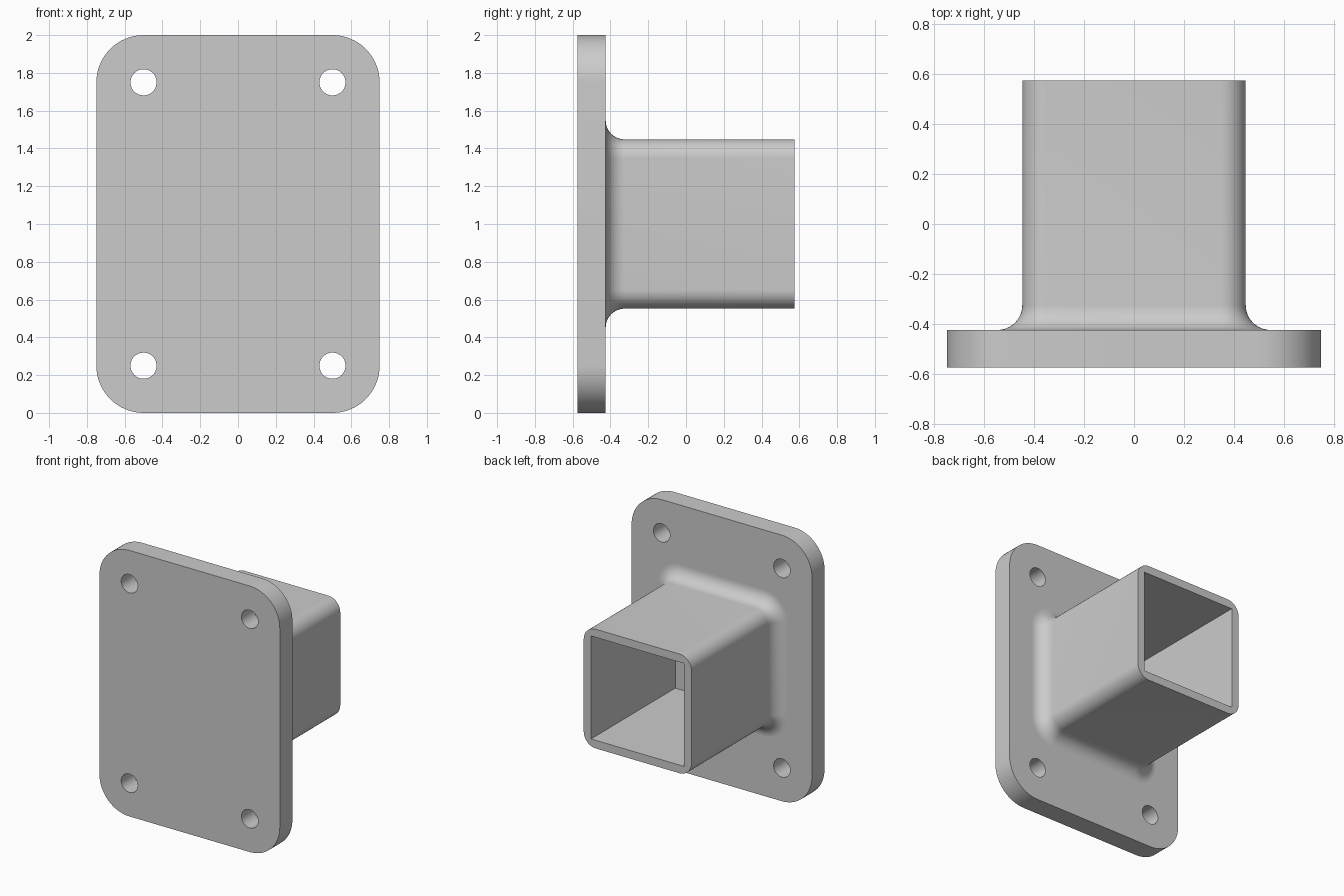
import bpy
import bmesh
from math import cos, sin, pi, radians

if "Cube" in bpy.data.objects:
    bpy.data.objects.remove(bpy.data.objects["Cube"], do_unlink=True)

MID_Z = 1.0
PLATE_FRONT, PLATE_BACK, TUBE_END = -0.575, -0.425, 0.575
TUBE_HALF, TUBE_RADIUS, BORE_HALF, FILLET = 0.448, 0.1, 0.387, 0.1

grey = bpy.data.materials.new("light grey metal")
grey.use_nodes = True
grey.diffuse_color = (0.6, 0.6, 0.6, 1)
grey.node_tree.nodes["Principled BSDF"].inputs["Base Color"].default_value = (0.6, 0.6, 0.6, 1)


def rounded_rect(half_x, half_z, radius, steps=16):
    """Outline points of a rectangle with rounded corners."""
    points = []
    for corner, (sx, sz) in enumerate([(1, 1), (-1, 1), (-1, -1), (1, -1)]):
        for i in range(steps + 1):
            a = (corner + i / steps) * pi / 2
            points.append((sx * (half_x - radius) + radius * cos(a),
                           MID_Z + sz * (half_z - radius) + radius * sin(a)))
    return points


def square(half):
    return [(x * half, MID_Z + z * half) for x, z in [(1, 1), (-1, 1), (-1, -1), (1, -1)]]


def circle(cx, cz, radius, steps=48):
    return [(cx + radius * cos(2 * pi * i / steps), cz + radius * sin(2 * pi * i / steps))
            for i in range(steps)]


def loft(bm, rings):
    """Skin (y, outline) rings with quads; return the edges of the first and last ring."""
    loops = [[bm.verts.new((x, y, z)) for x, z in outline] for y, outline in rings]
    n = len(loops[0])
    for a, b in zip(loops, loops[1:]):
        for i in range(n):
            j = (i + 1) % n
            bm.faces.new((a[i], a[j], b[j], b[i]))
    return [[bm.edges.get((l[i], l[(i + 1) % n])) for i in range(n)]
            for l in (loops[0], loops[-1])]


def build(name, skins):
    """Make a solid from lofted skins whose ends share flat caps."""
    bm = bmesh.new()
    ends = [loft(bm, rings) for rings in skins]
    for side in (0, 1):
        edges = [e for pair in ends for e in pair[side]]
        bmesh.ops.triangle_fill(bm, edges=edges, use_beauty=True, normal=(0, 1, 0))
    bmesh.ops.recalc_face_normals(bm, faces=bm.faces[:])
    mesh = bpy.data.meshes.new(name)
    bm.to_mesh(mesh)
    bm.free()
    mesh.materials.append(grey)
    obj = bpy.data.objects.new(name, mesh)
    bpy.context.collection.objects.link(obj)
    bpy.ops.object.select_all(action="DESELECT")
    obj.select_set(True)
    bpy.context.view_layer.objects.active = obj
    bpy.ops.object.shade_smooth_by_angle(angle=radians(30))


# Mounting plate with four bolt holes
outlines = [rounded_rect(0.75, 1.0, 0.25)]
outlines += [circle(sx * 0.5, MID_Z + sz * 0.75, 0.069) for sx in (-1, 1) for sz in (-1, 1)]
build("mounting_plate", [[(PLATE_FRONT, o), (PLATE_BACK, o)] for o in outlines])

# Square socket: rooted in the plate, flared by a fillet, with a sharp-cornered bore
root = PLATE_BACK - 0.03
profile = [(root, FILLET)]
for i in range(13):
    a = i / 12 * pi / 2
    profile.append((PLATE_BACK + FILLET * (1 - cos(a)), FILLET * (1 - sin(a))))
profile.append((TUBE_END, 0))
outer = [(y, rounded_rect(TUBE_HALF + d, TUBE_HALF + d, TUBE_RADIUS + d)) for y, d in profile]
bore = [(root, square(BORE_HALF)), (TUBE_END, square(BORE_HALF))]
build("square_socket", [outer, bore])
